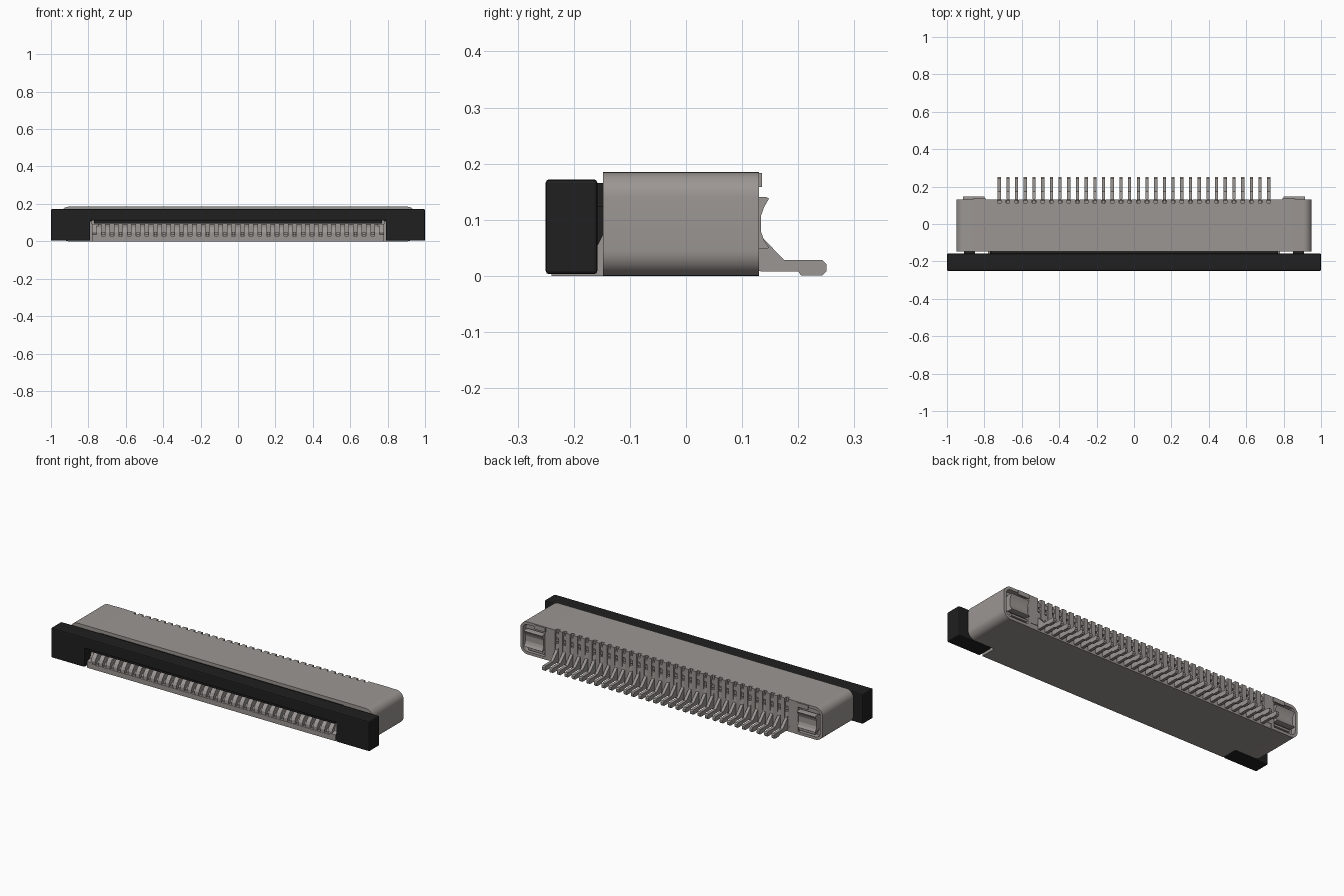
import bpy, bmesh, math

cube = bpy.data.objects.get("Cube")
if cube:
    bpy.data.objects.remove(cube)


def material(name, rgb):
    m = bpy.data.materials.new(name)
    m.use_nodes = True
    m.diffuse_color = (*rgb, 1)
    m.node_tree.nodes["Principled BSDF"].inputs["Base Color"].default_value = (*rgb, 1)
    return m


GREY = material("warm grey", (0.33, 0.305, 0.29))
BLACK = material("black plastic", (0.014, 0.014, 0.014))


def prism(bm, pts, lo, hi, axis="x"):
    """Extrude a closed profile: (y, z) along x, or (x, z) along y."""
    def at(p, t):
        return (t, p[0], p[1]) if axis == "x" else (p[0], t, p[1])
    a = [bm.verts.new(at(p, lo)) for p in pts]
    b = [bm.verts.new(at(p, hi)) for p in pts]
    n = len(pts)
    bm.faces.new(a)
    bm.faces.new(b[::-1])
    for i in range(n):
        bm.faces.new((a[i], b[i], b[(i + 1) % n], a[(i + 1) % n]))


def box(bm, x0, x1, y0, y1, z0, z1):
    prism(bm, [(y0, z0), (y1, z0), (y1, z1), (y0, z1)], x0, x1)


def finish(name, bm, mat, bevel=0, smooth=False):
    bmesh.ops.recalc_face_normals(bm, faces=bm.faces)
    me = bpy.data.meshes.new(name)
    bm.to_mesh(me)
    bm.free()
    ob = bpy.data.objects.new(name, me)
    bpy.context.collection.objects.link(ob)
    me.materials.append(mat)
    if bevel:
        mod = ob.modifiers.new("Bevel", "BEVEL")
        mod.width = bevel
        mod.segments = 2
    if smooth:
        bpy.ops.object.select_all(action="DESELECT")
        ob.select_set(True)
        bpy.context.view_layer.objects.active = ob
        bpy.ops.object.shade_smooth_by_angle(angle=math.radians(35))
    return ob


def arc(cx, cz, r, a0, a1, n=8):
    return [(cx + r * math.cos(math.radians(a0 + (a1 - a0) * i / n)),
             cz + r * math.sin(math.radians(a0 + (a1 - a0) * i / n))) for i in range(n + 1)]


COUNT, PITCH = 32, 0.0465
pin_x = [(i - (COUNT - 1) / 2) * PITCH for i in range(COUNT)]
gap_x = [(i - COUNT / 2) * PITCH for i in range(COUNT + 1)]

# Slider: crossbar with two legs, cut as one arch
bm = bmesh.new()
arch = [(-1, 0.003), (-0.79, 0.003), (-0.79, 0.11), (0.79, 0.11),
        (0.79, 0.003), (1, 0.003), (1, 0.172), (-1, 0.172)]
prism(bm, arch, -0.25, -0.158, "y")
finish("slider", bm, BLACK, 0.006)

# Slider tongue reaching into the housing, and guide arms
bm = bmesh.new()
box(bm, -0.77, 0.77, -0.235, -0.04, 0.094, 0.112)
box(bm, -0.765, 0.765, -0.16, -0.147, 0.11, 0.166)
for s in (-1, 1):
    prism(bm, [(-0.165, 0.055), (-0.157, 0.055), (-0.147, 0.075),
               (-0.147, 0.125), (-0.165, 0.125)], *sorted((s * 0.85, s * 0.91)))
finish("slider_tongue", bm, BLACK)

# Housing middle: floor, roof and inner back wall
bm = bmesh.new()
box(bm, -0.78, 0.78, -0.24, 0.128, 0, 0.028)
box(bm, -0.78, 0.78, -0.148, 0.112, 0.145, 0.185)
box(bm, -0.78, 0.78, 0.0, 0.108, 0.028, 0.145)
finish("housing_middle", bm, GREY)

# Side posts of the mouth
bm = bmesh.new()
for s in (-1, 1):
    x0, x1 = sorted((s * 0.745, s * 0.78))
    prism(bm, [(-0.24, 0.028), (-0.24, 0.036), (-0.215, 0.045), (-0.2, 0.092),
               (-0.148, 0.092), (0.0, 0.092), (0.0, 0.028)], x0, x1)
    box(bm, x0, x1, 0.1, 0.13, 0.028, 0.185)
finish("mouth_posts", bm, GREY)

# Rounded ribs between the contacts, in the mouth
bm = bmesh.new()
for x in gap_x:
    rib = [(0.0, 0.028), (-0.238, 0.028), (-0.238, 0.046), (-0.23, 0.062),
           (-0.215, 0.077), (-0.195, 0.087), (-0.17, 0.092), (0.0, 0.092)]
    prism(bm, rib, x - 0.013, x + 0.013)
finish("mouth_ribs", bm, GREY)

# Comb teeth on the back face
bm = bmesh.new()
for x in gap_x:
    box(bm, x - 0.0135, x + 0.0135, 0.1, 0.13, 0.03, 0.185)
for x in pin_x:
    box(bm, x - 0.014, x + 0.014, 0.1, 0.121, 0.118, 0.132)
finish("back_teeth", bm, GREY)

# Contacts: solder tail at the back, contact tip in the mouth
tail = [(0.1, 0.012), (0.135, 0.008), (0.2, 0.008), (0.205, 0.001), (0.243, 0.001),
        (0.25, 0.008), (0.25, 0.021), (0.243, 0.028), (0.175, 0.028),
        (0.13, 0.075), (0.126, 0.11), (0.1, 0.11)]
tip = [(0.0, 0.028), (-0.225, 0.028), (-0.225, 0.036), (-0.205, 0.05),
       (-0.19, 0.05), (-0.165, 0.038), (0.0, 0.038)]
bm = bmesh.new()
for x in pin_x:
    prism(bm, tail, x - 0.0085, x + 0.0085)
    prism(bm, tip, x - 0.0085, x + 0.0085)
    box(bm, x - 0.0085, x + 0.0085, 0.1, 0.125, 0.14, 0.165)
finish("contacts", bm, GREY)


# Rounded end caps with a hollow back
def cap_profile(s, inset):
    x, r = 0.95 - inset, 0.045 - inset
    top, low, inner = 0.185 - inset, inset, 0.78 + inset
    pts = [(inner, low)] + arc(x - r, low + r, r, -90, 0) \
        + arc(x - r, top - r, r, 0, 90) + [(inner, top)]
    return [(s * px, pz) for px, pz in pts]


for s, side in ((1, "left"), (-1, "right")):
    bm = bmesh.new()
    prism(bm, cap_profile(s, 0), -0.148, 0.1, "y")
    outer, inner = cap_profile(s, 0), cap_profile(s, 0.016)
    n = len(outer)
    rings = [[bm.verts.new((p[0], y, p[1])) for p in ring]
             for ring, y in ((outer, 0.1), (outer, 0.13), (inner, 0.13), (inner, 0.1))]
    for a, b in zip(rings, rings[1:]):
        for i in range(n):
            bm.faces.new((a[i], a[(i + 1) % n], b[(i + 1) % n], b[i]))
    bmesh.ops.remove_doubles(bm, verts=bm.verts, dist=0.0001)
    finish(side + "_end_cap", bm, GREY, smooth=True)

    # Flared retaining tab in the hollow, with a small lip above it
    bm = bmesh.new()
    flare = [(0.142, 0.141), (0.148, 0.138), (0.139, 0.122), (0.134, 0.108),
             (0.134, 0.078), (0.139, 0.064), (0.148, 0.05), (0.142, 0.048),
             (0.116, 0.05), (0.098, 0.06), (0.098, 0.13), (0.116, 0.141)]
    prism(bm, flare, *sorted((s * 0.8, s * 0.915)))
    box(bm, *sorted((s * 0.79, s * 0.86)), 0.128, 0.135, 0.158, 0.183)
    box(bm, *sorted((s * 0.8, s * 0.9)), 0.098, 0.128, 0.026, 0.038)
    finish(side + "_tab", bm, GREY)
